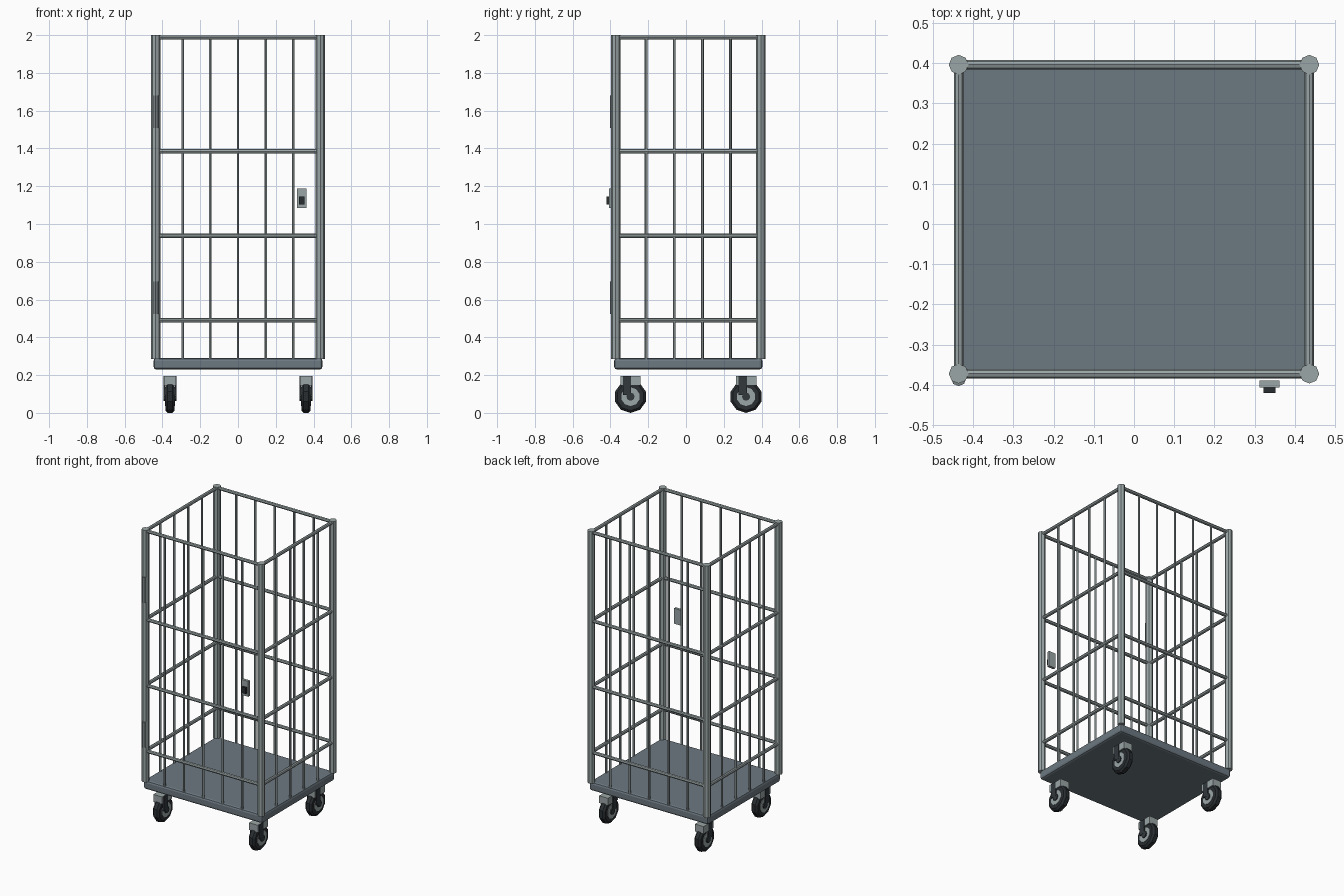
import bpy
from math import radians
from mathutils import Vector

cube = bpy.data.objects.get("Cube")
if cube:
    bpy.data.objects.remove(cube, do_unlink=True)


def material(name, color):
    m = bpy.data.materials.new(name)
    m.use_nodes = True
    m.diffuse_color = (*color, 1)
    m.node_tree.nodes["Principled BSDF"].inputs["Base Color"].default_value = (*color, 1)
    return m


STEEL = material("galvanised steel", (0.33, 0.38, 0.385))
DECK = material("blue grey deck", (0.15, 0.19, 0.22))
HINGE = material("hinge grey", (0.19, 0.22, 0.23))
RUBBER = material("dark rubber", (0.022, 0.027, 0.031))
FORK = material("dark fork", (0.032, 0.04, 0.046))


def box(name, center, size, mat, bevel=0, segments=1):
    bpy.ops.mesh.primitive_cube_add(size=1, location=center)
    ob = bpy.context.object
    ob.name = name
    ob.scale = size
    bpy.ops.object.transform_apply(location=False, rotation=False, scale=True)
    ob.data.materials.append(mat)
    if bevel:
        mod = ob.modifiers.new("bevel", "BEVEL")
        mod.width = bevel
        mod.segments = segments
    return ob


def rod(name, start, end, radius, mat, sides=8, bevel=0):
    a, b = Vector(start), Vector(end)
    bpy.ops.mesh.primitive_cylinder_add(vertices=sides, radius=radius,
                                        depth=(b - a).length, location=(a + b) / 2)
    ob = bpy.context.object
    ob.name = name
    ob.rotation_euler = (b - a).to_track_quat("Z", "Y").to_euler()
    ob.data.materials.append(mat)
    if bevel:
        mod = ob.modifiers.new("bevel", "BEVEL")
        mod.width = bevel
        mod.limit_method = "ANGLE"
        mod.angle_limit = radians(60)
    return ob


CY = 0.012                # the latch pushes the cage slightly back
PX, PY = 0.436, 0.384     # post offsets
BASE, TOP = 0.285, 2.0
RAILS = (0.49, 0.937, 1.385, 1.987)

# Deck
box("deck", (0, CY, 0.26), (0.894, 0.784, 0.06), DECK, 0.014, 2)

# Corner posts
for sx in (-1, 1):
    for sy in (-1, 1):
        x, y = sx * PX, CY + sy * PY
        rod("corner_post", (x, y, BASE), (x, y, TOP), 0.0245, STEEL)

# Front and back cage panels
for sy, side in ((-1, "front"), (1, "back")):
    y = CY + sy * PY
    for z in RAILS:
        rod(side + "_rail", (-PX, y, z), (PX, y, z), 0.0115, STEEL)
    for i in range(-2, 3):
        rod(side + "_bar", (i * 0.146, y, BASE), (i * 0.146, y, RAILS[-1]), 0.0075, STEEL, 6)

# Side cage panels
for sx, side in ((-1, "right"), (1, "left")):
    x = sx * PX
    for z in RAILS:
        rod(side + "_rail", (x, CY - PY, z), (x, CY + PY, z), 0.0115, STEEL)
    for i in range(4):
        y = CY + (i - 1.5) * 0.149
        rod(side + "_bar", (x, y, BASE), (x, y, RAILS[-1]), 0.0075, STEEL, 6)

# Door hinges
for z in (0.61, 1.595):
    rod("door_hinge", (-PX, CY - PY - 0.012, z - 0.086), (-PX, CY - PY - 0.012, z + 0.086),
        0.019, HINGE)

# Door latch
box("latch_plate", (0.337, -0.398, 1.136), (0.05, 0.018, 0.105), STEEL)
box("latch_knob", (0.337, -0.4135, 1.125), (0.03, 0.013, 0.042), RUBBER)

# Casters
R = 0.086
for x in (-0.36, 0.36):
    for sy in (-1, 1):
        y = CY + sy * 0.306
        rod("caster_tyre", (x - 0.024, y, R), (x + 0.024, y, R), R, RUBBER, 10, 0.012)
        rod("caster_hub", (x - 0.027, y, R), (x + 0.027, y, R), 0.05, STEEL, 10)
        rod("caster_axle", (x - 0.034, y, R), (x + 0.034, y, R), 0.022, FORK, 8)
        box("caster_bracket", (x, y, 0.17), (0.066, 0.108, 0.05), STEEL)
        for s in (-1, 1):
            box("caster_fork", (x + s * 0.031, y - 0.018, 0.144), (0.008, 0.044, 0.1), FORK)
